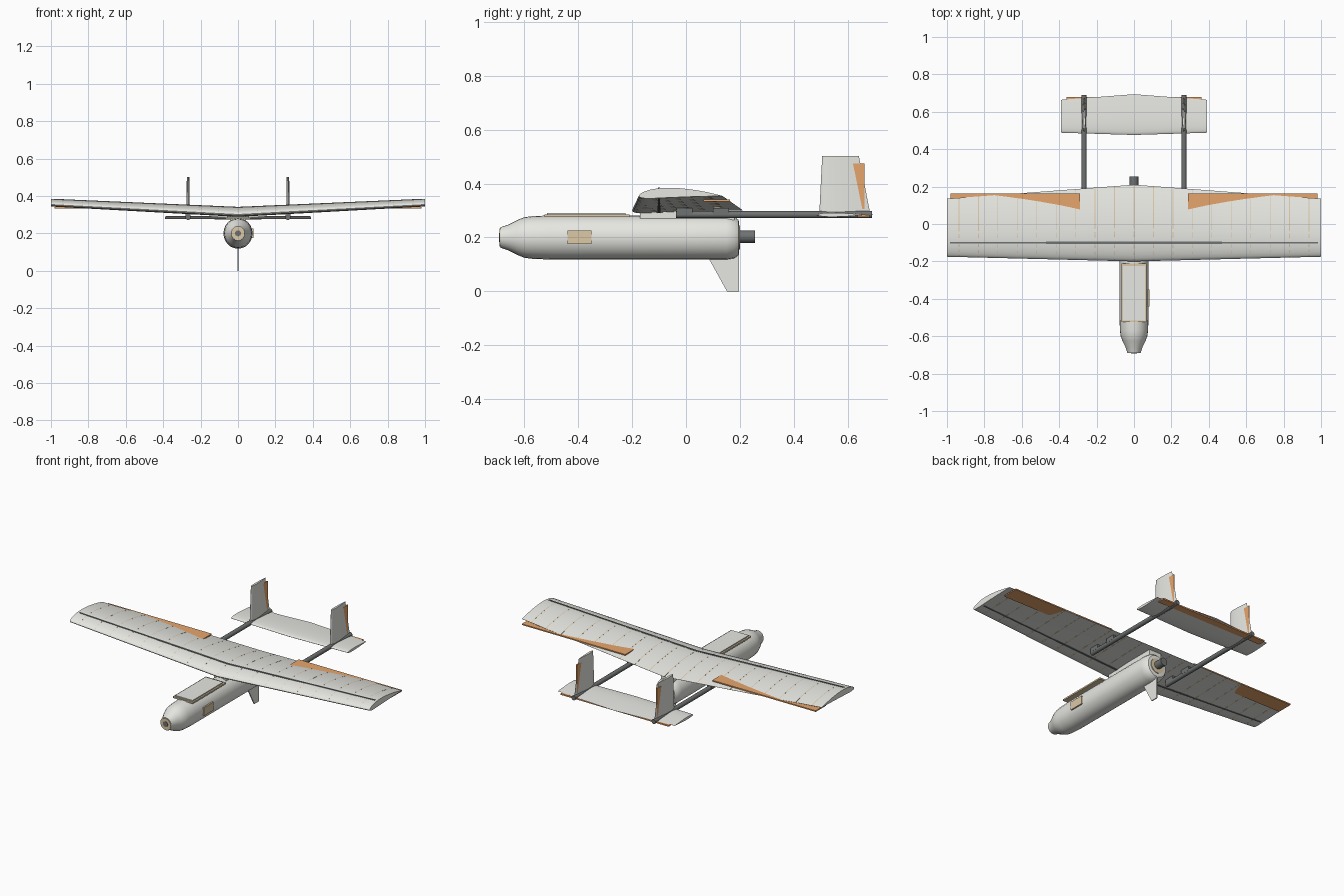
import bpy, bmesh, math

if "Cube" in bpy.data.objects:
    bpy.data.objects.remove(bpy.data.objects["Cube"])


def material(name, rgb):
    m = bpy.data.materials.new(name)
    m.diffuse_color = (*rgb, 1)
    m.use_nodes = True
    m.node_tree.nodes["Principled BSDF"].inputs["Base Color"].default_value = m.diffuse_color
    return m


SKIN = material("skin", (0.80, 0.80, 0.76))
DARK = material("dark_tube", (0.16, 0.17, 0.17))
ORANGE = material("control_surface", (0.80, 0.38, 0.15))
TAN = material("plywood", (0.72, 0.58, 0.38))


def loft(name, rings, mat, smooth=False):
    """Skin a list of equal-length point rings and cap both ends."""
    bm = bmesh.new()
    vr = [[bm.verts.new(p) for p in r] for r in rings]
    n = len(rings[0])
    for a, b in zip(vr, vr[1:]):
        for i in range(n):
            j = (i + 1) % n
            bm.faces.new((a[i], a[j], b[j], b[i]))
    bm.faces.new(vr[0])
    bm.faces.new(vr[-1][::-1])
    bmesh.ops.recalc_face_normals(bm, faces=bm.faces)
    me = bpy.data.meshes.new(name)
    bm.to_mesh(me)
    bm.free()
    ob = bpy.data.objects.new(name, me)
    bpy.context.collection.objects.link(ob)
    me.materials.append(mat)
    if smooth:
        bpy.ops.object.select_all(action='DESELECT')
        bpy.context.view_layer.objects.active = ob
        ob.select_set(True)
        bpy.ops.object.shade_smooth_by_angle(angle=math.radians(35))
    return ob


def box(name, x, y, z, mat):
    return loft(name, [[(x[0], y[0], h), (x[1], y[0], h), (x[1], y[1], h), (x[0], y[1], h)] for h in z], mat)


def lathe(name, profile, mat, x=0, z=0.2, sides=24, flat=1.0):
    """Turned body along y; profile is (y, radius)."""
    ang = [2 * math.pi * i / sides for i in range(sides)]
    return loft(name, [[(x + flat * r * math.cos(a), y, z + r * math.sin(a)) for a in ang]
                       for y, r in profile], mat, True)


def foil_at(u, t, m):
    """Upper and lower height of a 4-digit style airfoil."""
    yt = 5 * t * (0.2969 * u ** 0.5 - 0.126 * u - 0.3516 * u * u + 0.2843 * u ** 3 - 0.1015 * u ** 4)
    p = 0.4
    c = m / p ** 2 * (2 * p * u - u * u) if u < p else m / (1 - p) ** 2 * (1 - 2 * p + 2 * p * u - u * u)
    return c + yt, c - yt


def foil(t, m=0.0, n=12, proud=0.0):
    us = [(1 - math.cos(math.pi * i / n)) / 2 for i in range(n + 1)]
    top = [(u, foil_at(u, t, m)[0] + proud) for u in us[::-1]]
    low = [(u, foil_at(u, t, m)[1] - proud) for u in us[1:]]
    return top + low


def wing_station(x):
    """Leading edge y, chord and chord-line height of the main wing."""
    a = abs(x)
    return -0.20 + 0.025 * a, 0.41 - 0.10 * a, 0.301 + 0.053 * a


def wing_ring(x, n=16, proud=0.0):
    le, c, z = wing_station(x)
    return [(x, le + u * c, z + v * c) for u, v in foil(0.12, 0.04, n, proud)]


# main wing with dihedral
loft("main_wing", [wing_ring(x) for x in (-1, 0, 1)], SKIN, True)

# ribs, whose corners just break through the skin
for i in range(-9, 10):
    x = i * 0.104
    loft("wing_rib", [wing_ring(x + d, 10, 0.0012) for d in (-0.002, 0.002)], TAN)


# spar and its centre joiner
def spar(name, half_span, half_width, proud):
    rings = []
    for x in (-half_span, 0, half_span):
        le, c, z = wing_station(x)
        hi, lo = foil_at((-0.10 - le) / c, 0.12, 0.04)
        rings.append([(x, y, h) for y, h in (
            (-0.10 - half_width, z + lo * c - proud), (-0.10 + half_width, z + lo * c - proud),
            (-0.10 + half_width, z + hi * c + proud), (-0.10 - half_width, z + hi * c + proud))])
    loft(name, rings, DARK)


spar("wing_spar", 0.985, 0.004, 0.0025)
spar("spar_joiner", 0.47, 0.006, 0.002)

# fuselage
lathe("fuselage", [(-0.688, 0.038), (-0.66, 0.047), (-0.625, 0.065), (-0.60, 0.075), (-0.57, 0.079),
                   (-0.50, 0.082), (0.0, 0.082), (0.15, 0.082), (0.18, 0.077), (0.195, 0.065),
                   (0.197, 0.05)], SKIN, flat=0.95)
lathe("nose_ring", [(-0.691, 0.034), (-0.68, 0.034)], TAN)
lathe("nose_lens", [(-0.693, 0.016), (-0.68, 0.016)], DARK)
lathe("firewall", [(0.19, 0.045), (0.201, 0.045)], TAN)
lathe("motor", [(0.195, 0.023), (0.255, 0.023)], DARK, z=0.203)
loft("ventral_fin", [[(x, 0.08, 0.13), (x, 0.152, 0), (x, 0.196, 0), (x, 0.196, 0.15)]
                     for x in (-0.003, 0.003)], SKIN)

# hatch, side panel and wing saddle
box("hatch_frame", (-0.067, 0.067), (-0.525, -0.21), (0.276, 0.285), TAN)
box("hatch_lid", (-0.058, 0.058), (-0.515, -0.225), (0.28, 0.291), SKIN)
box("side_panel", (0.07, 0.082), (-0.44, -0.35), (0.175, 0.225), TAN)
box("wing_saddle", (-0.04, 0.04), (-0.17, 0.18), (0.26, 0.298), SKIN)

# tailplane and elevator
tail = [(-0.39, 0.488, 0.176), (0, 0.476, 0.218), (0.39, 0.488, 0.176)]
loft("tailplane", [[(x, le + u * c, 0.284 + v * c) for u, v in foil(0.085)] for x, le, c in tail], SKIN, True)
box("elevator", (-0.36, 0.36), (0.635, 0.68), (0.276, 0.284), ORANGE)

# mirrored booms, fins, rudders and ailerons
for s, side in ((-1, "left"), (1, "right")):
    bx = s * 0.267
    lathe(side + "_boom", [(-0.038, 0.0135), (0.69, 0.0135)], DARK, x=bx, z=0.285, sides=16)
    for y in (-0.005, 0.13):
        box(side + "_boom_mount", (bx - 0.014, bx + 0.014), (y - 0.03, y + 0.03), (0.285, 0.31), DARK)
    fin = [(0.285, 0.494, 0.19), (0.502, 0.505, 0.136)]
    loft(side + "_fin", [[(bx + v * c, le + u * c, z) for u, v in foil(0.10)] for z, le, c in fin], SKIN, True)
    box(side + "_rudder", (bx - 0.003, bx + 0.003), (0.61, 0.661), (0.305, 0.475), ORANGE)
    box(side + "_aileron", sorted((s * 0.29, s * 0.98)), (0.065, 0.164), (0.334, 0.341), ORANGE)
